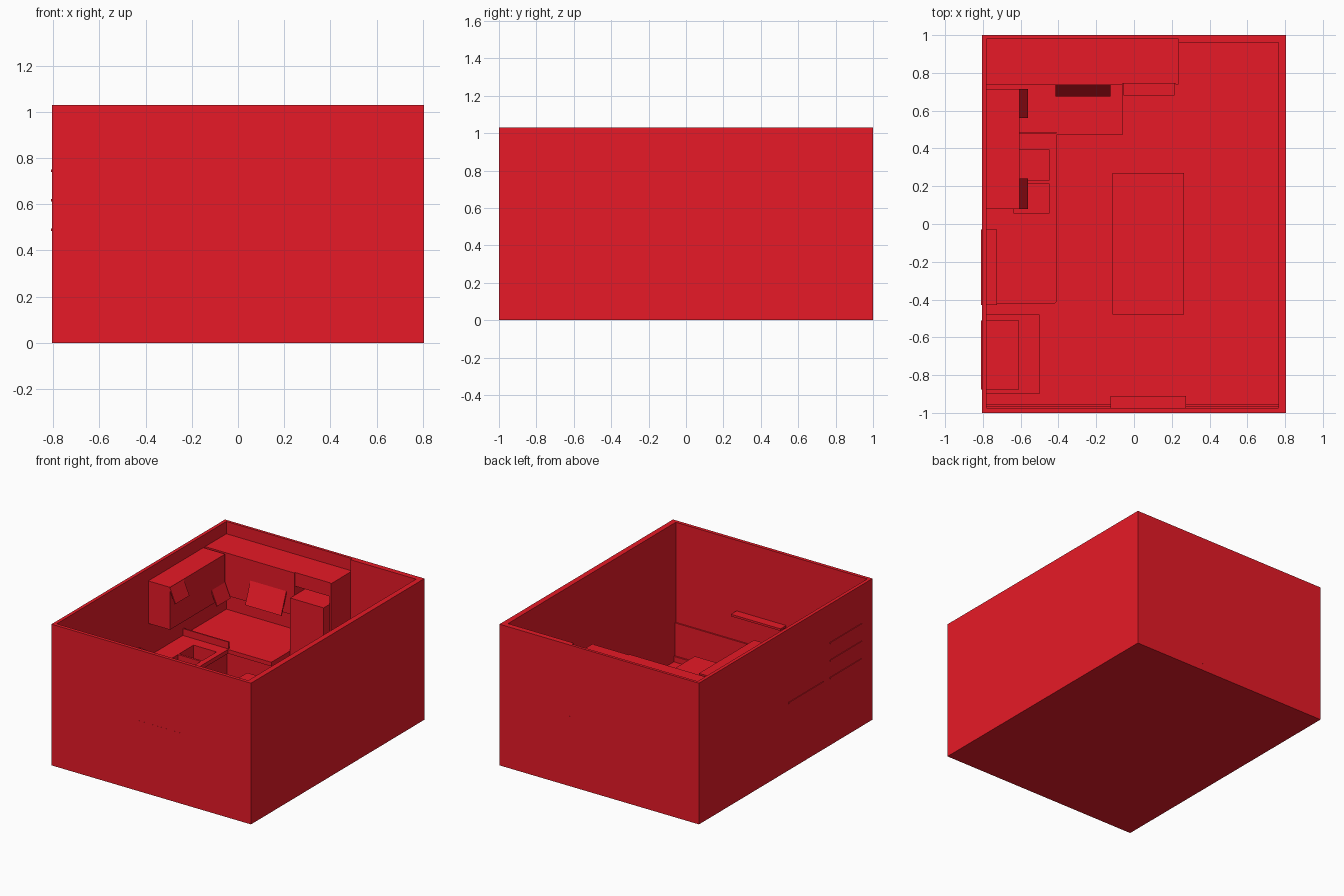
import bpy, bmesh

red = bpy.data.materials.new("red_paint")
red.diffuse_color = (0.8, 0.01, 0.02, 1)


def finish(name, bm):
    bmesh.ops.recalc_face_normals(bm, faces=bm.faces)
    me = bpy.data.meshes.new(name)
    bm.to_mesh(me)
    bm.free()
    me.materials.append(red)
    ob = bpy.data.objects.new(name, me)
    bpy.context.collection.objects.link(ob)
    return ob


def prism(name, pts, vec):
    """Extrude a closed polygon along vec."""
    bm = bmesh.new()
    f = bm.faces.new([bm.verts.new(p) for p in pts])
    r = bmesh.ops.extrude_face_region(bm, geom=[f])
    vs = [v for v in r["geom"] if isinstance(v, bmesh.types.BMVert)]
    bmesh.ops.translate(bm, verts=vs, vec=vec)
    return finish(name, bm)


def box(name, x0, x1, y0, y1, z0, z1):
    pts = [(x0, y0, z0), (x1, y0, z0), (x1, y1, z0), (x0, y1, z0)]
    return prism(name, pts, (0, 0, z1 - z0))


def cut(target, cutter):
    m = target.modifiers.new("cut", "BOOLEAN")
    m.operation = "DIFFERENCE"
    m.solver = "EXACT"
    m.object = cutter
    cutter.hide_render = True
    cutter.hide_viewport = True
    cutter.display_type = "WIRE"


# Room shell: one open-topped box, inner back wall stepped beside the cupboards
H = 1.03
outer = box("room_shell", -0.805, 0.805, -1, 1, 0, H)
inner = prism("room_cutter", [(-0.78, -0.975, 0.02), (0.765, -0.975, 0.02), (0.765, 0.96, 0.02),
                              (0.235, 0.96, 0.02), (0.235, 0.98, 0.02), (-0.78, 0.98, 0.02)],
              (0, 0, H))
cut(outer, inner)

# Low panelling along the front wall
box("front_panel", -0.78, 0.765, -0.975, -0.965, 0.02, 0.30)
box("front_skirting", -0.78, 0.765, -0.965, -0.953, 0.02, 0.06)

# L-shaped base cupboards and worktop
prism("worktop", [(-0.78, -0.42, 0.36), (-0.42, -0.42, 0.36), (-0.41, -0.41, 0.36),
                  (-0.41, 0.47, 0.36), (-0.06, 0.47, 0.36), (-0.06, 0.98, 0.36),
                  (-0.78, 0.98, 0.36)], (0, 0, 0.03))
prism("base_cupboards", [(-0.78, -0.41, 0.02), (-0.43, -0.41, 0.02), (-0.43, 0.49, 0.02),
                         (-0.06, 0.49, 0.02), (-0.06, 0.98, 0.02), (-0.78, 0.98, 0.02)],
      (0, 0, 0.34))
box("worktop_upstand", -0.78, -0.41, 0.478, 0.488, 0.39, 0.44)

# Two sink bowls cut into worktop and cupboards
for i, (y0, y1) in enumerate([(0.055, 0.215), (0.23, 0.395)]):
    c = box(f"sink_cutter_{i}", -0.635, -0.45, y0, y1, 0.27, 0.5)
    for part in ("worktop", "base_cupboards"):
        cut(bpy.data.objects[part], c)

# Wall cupboards on the left wall with two tilted flap doors
box("left_wall_cupboard", -0.78, -0.605, 0.08, 0.715, 0.63, 0.94)
for name, y0, y1, zt, zb in [("upper_flap", 0.08, 0.24, 0.935, 0.83),
                             ("lower_flap", 0.56, 0.715, 0.735, 0.63)]:
    prism(name, [(-0.605, y0, zt), (-0.56, y0, zb), (-0.567, y0, zb - 0.004),
                 (-0.61, y0, zt - 0.01)], (0, y1 - y0, 0))

# Wall cupboards on the back wall with a slanted cooker hood front
box("back_wall_cupboard", -0.78, -0.06, 0.735, 0.98, 0.63, 0.94)
box("over_fridge_cupboard", -0.06, 0.22, 0.745, 0.98, 0.84, 0.94)
prism("hood_flap", [(-0.415, 0.735, 0.79), (-0.415, 0.675, 0.634), (-0.415, 0.683, 0.63),
                    (-0.415, 0.74, 0.775)], (0.29, 0, 0))

# Fridge and tall end panel
box("fridge", -0.055, 0.215, 0.68, 0.97, 0.02, 0.78)
box("end_panel", 0.22, 0.235, 0.738, 0.985, 0.02, 0.94)
box("end_panel_edge", 0.227, 0.239, 0.98, 1.001, 0.05, 0.51)

# Central table
box("table_top", -0.115, 0.265, -0.48, 0.27, 0.345, 0.375)
for i, x in enumerate((-0.10, 0.22)):
    for j, y in enumerate((-0.465, 0.225)):
        box(f"table_leg_{i}{j}", x, x + 0.03, y, y + 0.03, 0.02, 0.345)

# Low cupboard in the front left corner with three shelves above
box("corner_cupboard", -0.78, -0.50, -0.90, -0.48, 0.02, 0.36)
for i, z in enumerate((0.485, 0.612, 0.74)):
    box(f"corner_shelf_{i}", -0.81, -0.61, -0.875, -0.51, z, z + 0.011)

# Narrow shelves set into the left and front walls
box("left_shelf", -0.81, -0.725, -0.43, -0.03, 0.485, 0.496)
box("front_shelf", -0.125, 0.275, -1.0005, -0.91, 0.50, 0.515)
